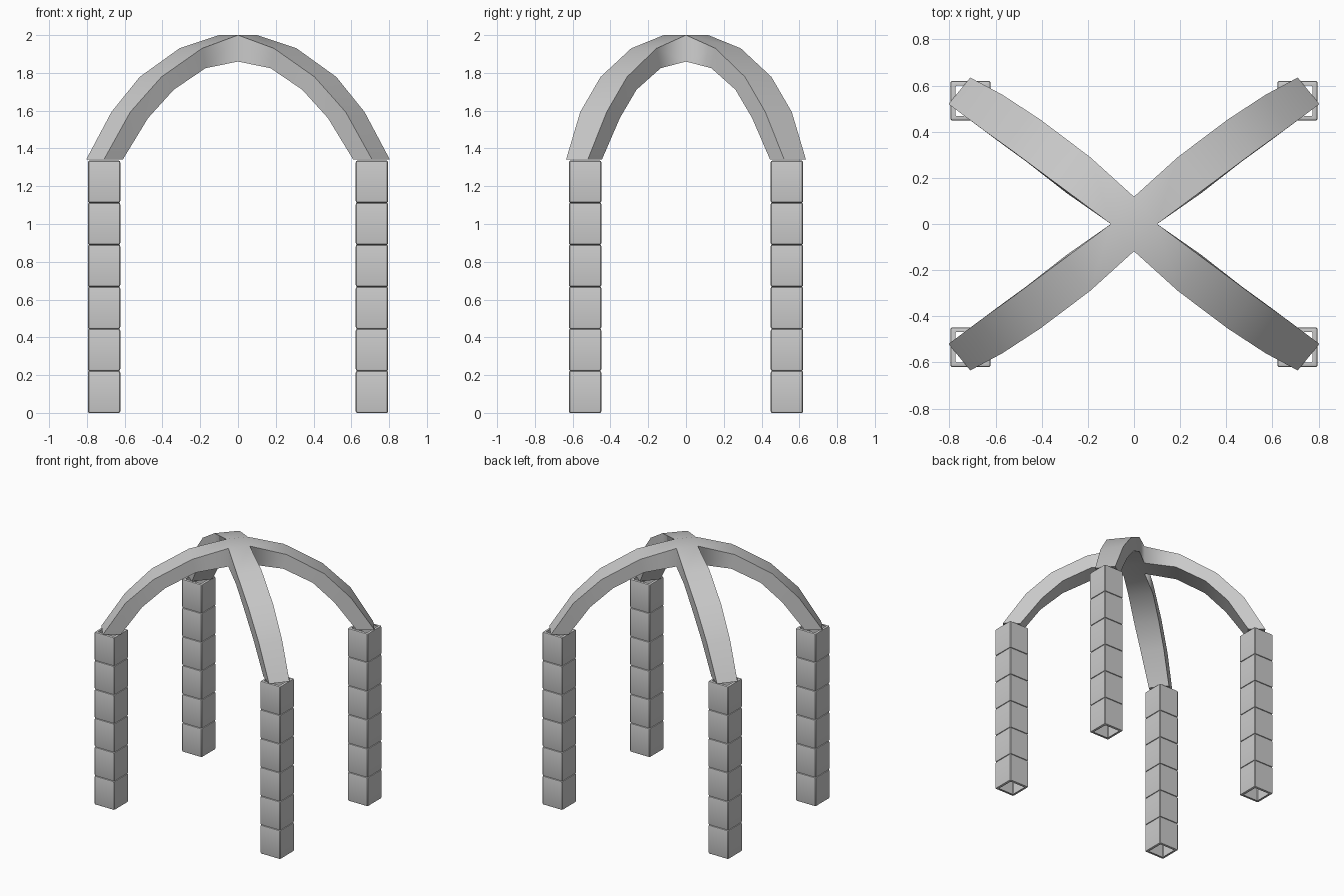
import bpy, bmesh
from mathutils import Vector

if "Cube" in bpy.data.objects:
    bpy.data.objects.remove(bpy.data.objects["Cube"])

PX, PY, HALF = 0.709, 0.534, 0.086   # pillar centre and half width
BLOCKS, TOP = 6, 1.335


def finish(name, bm, angle, mirror=False):
    bmesh.ops.recalc_face_normals(bm, faces=bm.faces)
    me = bpy.data.meshes.new(name)
    bm.to_mesh(me)
    bm.free()
    ob = bpy.data.objects.new(name, me)
    bpy.context.collection.objects.link(ob)
    if mirror:
        mod = ob.modifiers.new("mirror", 'MIRROR')
        mod.use_axis = (True, True, False)
        mod.merge_threshold = 0.0005
    bpy.ops.object.select_all(action='DESELECT')
    ob.select_set(True)
    bpy.context.view_layer.objects.active = ob
    bpy.ops.object.shade_smooth_by_angle(angle=angle)
    return ob


def bridge(bm, a, b):
    n = len(a)
    for i in range(n):
        j = (i + 1) % n
        bm.faces.new((a[i], a[j], b[j], b[i]))


# Pillars: stacked open square blocks with softened rims
def pillar(name, cx, cy):
    bm = bmesh.new()
    h = TOP / BLOCKS
    for k in range(BLOCKS):
        z0 = k * h
        loops = []
        for inset, z in ((0.02, 0.002), (0.007, 0), (0.002, 0.003), (0, 0.01),
                         (0, h - 0.01), (0.002, h - 0.003), (0.007, h), (0.02, h - 0.002)):
            r = HALF - inset
            c = r - 0.005
            pts = [(r, -c), (r, c), (c, r), (-c, r), (-r, c), (-r, -c), (-c, -r), (c, -r)]
            loops.append([bm.verts.new((cx + x, cy + y, z0 + z)) for x, y in pts])
        for a, b in zip(loops, loops[1:]):
            bridge(bm, a, b)
    finish(name, bm, 0.6)


for sx, xn in ((-1, "left"), (1, "right")):
    for sy, yn in ((-1, "front"), (1, "back")):
        pillar(f"pillar_{yn}_{xn}", sx * PX, sy * PY)

# Crossing ribs: one quarter arm, mirrored. Each station gives the two
# outer corners, their height and the offset to the inner corners.
stations = [
    ((0.10, 0.0), (0.0, 0.118), 2.0, (0, 0, -0.14)),
    ((0.31, 0.156), (0.19, 0.29), 1.93, (-0.018, -0.022, -0.105)),
    ((0.52, 0.312), (0.405, 0.452), 1.779, (-0.065, -0.05, -0.068)),
    ((0.67, 0.42), (0.57, 0.56), 1.593, (-0.094, -0.07, -0.032)),
    ((0.804, 0.52), (0.71, 0.635), 1.341, (-0.1, -0.075, 0)),
]
bm = bmesh.new()
rings = []
for a, b, z, off in stations:
    pa, pb, d = Vector((*a, z)), Vector((*b, z)), Vector(off)
    rings.append([bm.verts.new(p) for p in (pa, pb, pb + d, pa + d)])
for r, s in zip(rings, rings[1:]):
    bridge(bm, r, s)
bm.faces.new(rings[-1])
# Crown where the ribs meet
first = rings[0]
bm.faces.new((bm.verts.new((0, 0, 2.0)), first[0], first[1]))
bm.faces.new((bm.verts.new((0, 0, 1.86)), first[2], first[3]))
finish("crossing_ribs", bm, 0.75, mirror=True)
